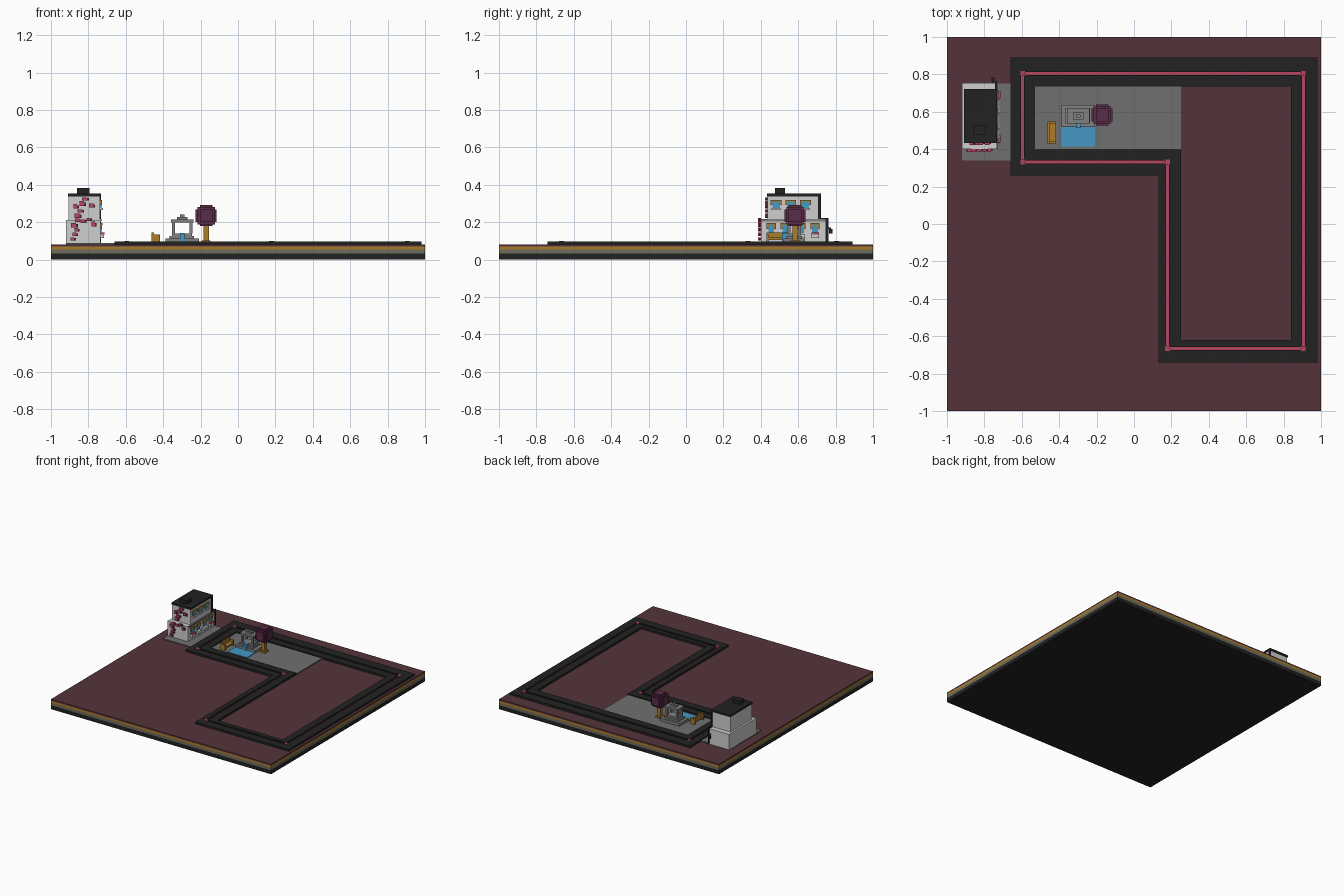
import bpy, bmesh, random

if "Cube" in bpy.data.objects:
    bpy.data.objects.remove(bpy.data.objects["Cube"])
random.seed(4)


def material(name, rgb):
    m = bpy.data.materials.new(name)
    m.use_nodes = True
    col = (*rgb, 1)
    m.diffuse_color = col
    m.node_tree.nodes["Principled BSDF"].inputs["Base Color"].default_value = col
    return m


BLACK = material("asphalt black", (0.016, 0.016, 0.016))
MAROON = material("maroon ground", (0.088, 0.034, 0.042))
GREY = material("paving grey", (0.16, 0.16, 0.16))
STONE = material("stone grey", (0.22, 0.22, 0.22))
WHITE = material("wall white", (0.62, 0.62, 0.62))
GOLD = material("golden wood", (0.40, 0.20, 0.025))
BLUE = material("water blue", (0.06, 0.32, 0.56))
PINK = material("blossom pink", (0.48, 0.06, 0.12))
PLUM = material("leaf plum", (0.10, 0.025, 0.065))
OLIVE = material("olive grey soil", (0.15, 0.15, 0.11))


def finish(bm, name, mat):
    bmesh.ops.recalc_face_normals(bm, faces=bm.faces)
    me = bpy.data.meshes.new(name)
    bm.to_mesh(me)
    bm.free()
    me.materials.append(mat)
    ob = bpy.data.objects.new(name, me)
    bpy.context.scene.collection.objects.link(ob)
    return ob


def boxes(name, mat, *bounds):
    """One object from boxes given as (x0, x1, y0, y1, z0, z1)."""
    bm = bmesh.new()
    for x0, x1, y0, y1, z0, z1 in bounds:
        vs = bmesh.ops.create_cube(bm, size=1)["verts"]
        for v in vs:
            v.co = ((x0 + x1) / 2 + v.co.x * (x1 - x0),
                    (y0 + y1) / 2 + v.co.y * (y1 - y0),
                    (z0 + z1) / 2 + v.co.z * (z1 - z0))
    return finish(bm, name, mat)


def ring(name, mat, outer, inner, z0, z1):
    """Closed band between two matching outlines."""
    bm = bmesh.new()
    rows = [[bm.verts.new((x, y, z)) for x, y in pts]
            for pts, z in ((outer, z0), (outer, z1), (inner, z1), (inner, z0))]
    n = len(outer)
    for r in range(4):
        a, b = rows[r], rows[(r + 1) % 4]
        for i in range(n):
            j = (i + 1) % n
            bm.faces.new((a[i], a[j], b[j], b[i]))
    return finish(bm, name, mat)


def outline(x0, x1, x2, y0, y1, y2):
    """L-shaped outline: left, step and right x; low, step and top y."""
    return [(x0, y2), (x2, y2), (x2, y0), (x1, y0), (x1, y1), (x0, y1)]


# Layered ground slab
for name, mat, z0, z1 in (("bedrock_layer", BLACK, 0, 0.032), ("soil_layer", OLIVE, 0.032, 0.053),
                          ("sand_layer", GOLD, 0.053, 0.07), ("ground_layer", MAROON, 0.07, 0.082)):
    boxes(name, mat, (-1, 1, -1, 1, z0, z1))

# Road as two bands with a sunken line between them
G = 0.008
line = (-0.595, 0.18, 0.905, -0.665, 0.332, 0.805)
line_out = outline(line[0] - G, line[1] - G, line[2] + G, line[3] - G, line[4] - G, line[5] + G)
line_in = outline(line[0] + G, line[1] + G, line[2] - G, line[3] + G, line[4] + G, line[5] - G)
ring("road_outer", BLACK, outline(-0.66, 0.13, 0.98, -0.74, 0.26, 0.89), line_out, 0.08, 0.098)
ring("road_inner", BLACK, line_in, outline(-0.53, 0.25, 0.84, -0.62, 0.40, 0.735), 0.08, 0.098)
ring("road_line", PINK, line_out, line_in, 0.08, 0.087)
boxes("road_corner_marks", PINK, *[(x - 0.013, x + 0.013, y - 0.013, y + 0.013, 0.08, 0.0995)
                                   for x, y in outline(*line)])

# Paving
boxes("plaza", GREY, (-0.53, 0.25, 0.40, 0.735, 0.08, 0.09))
boxes("house_paving", GREY, (-0.92, -0.66, 0.34, 0.75, 0.08, 0.09))

# House walls, roof and trim
boxes("house_walls", WHITE, (-0.92, -0.735, 0.40, 0.755, 0.085, 0.212),
      (-0.905, -0.737, 0.437, 0.715, 0.212, 0.34))
boxes("roof", BLACK, (-0.908, -0.732, 0.433, 0.722, 0.337, 0.353))
boxes("chimney", BLACK, (-0.86, -0.795, 0.475, 0.53, 0.353, 0.383))
boxes("corner_trim", BLACK, (-0.742, -0.732, 0.705, 0.722, 0.212, 0.34),
      (-0.742, -0.732, 0.715, 0.762, 0.207, 0.222),
      (-0.742, -0.732, 0.747, 0.762, 0.09, 0.207))
boxes("wall_ledge", STONE, (-0.737, -0.729, 0.40, 0.745, 0.203, 0.216))

# Windows with frames, sills and flower boxes
panes, frames, sills, flowers = [], [], [], []
for y in (0.482, 0.56, 0.638):
    panes.append((-0.738, -0.731, y - 0.02, y + 0.02, 0.275, 0.31))
    frames += [(-0.738, -0.728, y - 0.029, y + 0.029, 0.31, 0.319),
               (-0.738, -0.728, y - 0.029, y - 0.02, 0.292, 0.31),
               (-0.738, -0.728, y + 0.02, y + 0.029, 0.292, 0.31)]
    sills.append((-0.738, -0.722, y - 0.024, y + 0.024, 0.266, 0.275))
for i, y in enumerate((0.455, 0.53, 0.615, 0.69)):
    panes.append((-0.737, -0.729, y - 0.015, y + 0.015, 0.14, 0.188))
    frames += [(-0.737, -0.724, y - 0.025, y + 0.025, 0.186, 0.196),
               (-0.737, -0.726, y - 0.025, y - 0.015, 0.165, 0.186),
               (-0.737, -0.726, y + 0.015, y + 0.025, 0.165, 0.186)]
    sills.append((-0.737, -0.716, y - 0.022, y + 0.022, 0.115, 0.135))
    if i in (0, 3):
        flowers.append((-0.735, -0.714, y - 0.02, y + 0.02, 0.135, 0.146))
boxes("window_panes", BLUE, *panes)
boxes("window_frames", GOLD, *frames)
boxes("window_sills", WHITE, *sills)
boxes("window_flowers", PINK, *flowers)

# Climbing vines on the front wall
vines, blossoms = [], []
for x, z, front in [(-0.885, 0.11, 0.4), (-0.875, 0.135, 0.4), (-0.865, 0.16, 0.4), (-0.88, 0.185, 0.4),
                    (-0.86, 0.21, 0.4), (-0.83, 0.205, 0.4), (-0.80, 0.215, 0.4), (-0.775, 0.19, 0.4),
                    (-0.86, 0.235, 0.437), (-0.845, 0.26, 0.437), (-0.87, 0.285, 0.437),
                    (-0.835, 0.30, 0.437), (-0.82, 0.325, 0.437), (-0.785, 0.29, 0.437)]:
    w, h = random.uniform(0.008, 0.014), random.uniform(0.008, 0.013)
    blossoms.append((x - w, x + w, front - 0.014, front, z - h, z + h))
    vines.append((x + w, x + w + 0.01, front - 0.009, front, z - h, z + 0.005))
boxes("vine_leaves", PLUM, *vines)
boxes("vine_blossoms", PINK, *blossoms)

# Wall lamp on the back side of the house
boxes("wall_lamp", BLACK, (-0.758, -0.75, 0.755, 0.775, 0.165, 0.173),
      (-0.762, -0.746, 0.765, 0.782, 0.14, 0.165))

# Shrine: stepped base, four posts, stacked roof
cx, cy = -0.298, 0.578
boxes("shrine_base", STONE, (-0.387, -0.208, 0.52, 0.637, 0.088, 0.112),
      (-0.365, -0.235, 0.537, 0.62, 0.112, 0.126), (-0.352, -0.245, 0.545, 0.612, 0.126, 0.141))
boxes("shrine_posts", STONE, *[(cx + sx * 0.047 - 0.008, cx + sx * 0.047 + 0.008,
                                cy + sy * 0.028 - 0.008, cy + sy * 0.028 + 0.008, 0.14, 0.2)
                               for sx in (-1, 1) for sy in (-1, 1)])
boxes("shrine_roof", STONE, *[(cx - w, cx + w, cy - d, cy + d, z0, z1) for w, d, z0, z1 in
                              ((0.06, 0.042, 0.198, 0.214), (0.028, 0.018, 0.214, 0.228),
                               (0.011, 0.008, 0.228, 0.24))])

# Pool and the water running into it
boxes("pool", BLUE, (-0.387, -0.208, 0.415, 0.518, 0.088, 0.095))
boxes("water_stream", BLUE, (-0.309, -0.287, 0.512, 0.55, 0.09, 0.143))

# Bench
boxes("bench", GOLD, (-0.463, -0.418, 0.43, 0.547, 0.105, 0.117),
      (-0.463, -0.45, 0.43, 0.547, 0.117, 0.146),
      (-0.463, -0.418, 0.43, 0.442, 0.088, 0.135), (-0.463, -0.418, 0.535, 0.547, 0.088, 0.135))

# Tree: trunk with roots, crown of crossing blocks
tx, ty, tz = -0.17, 0.583, 0.235
boxes("tree_trunk", GOLD, (tx - 0.024, tx + 0.024, ty - 0.024, ty + 0.024, 0.088, 0.103),
      (tx - 0.014, tx + 0.014, ty - 0.014, ty + 0.014, 0.1, 0.2))
crown = [(0.056, 0.034, 0.034), (0.034, 0.056, 0.034), (0.034, 0.034, 0.056),
         (0.046, 0.046, 0.04), (0.046, 0.04, 0.046), (0.04, 0.046, 0.046)]
boxes("tree_crown", PLUM, *[(tx - a, tx + a, ty - b, ty + b, tz - c, tz + c) for a, b, c in crown])
